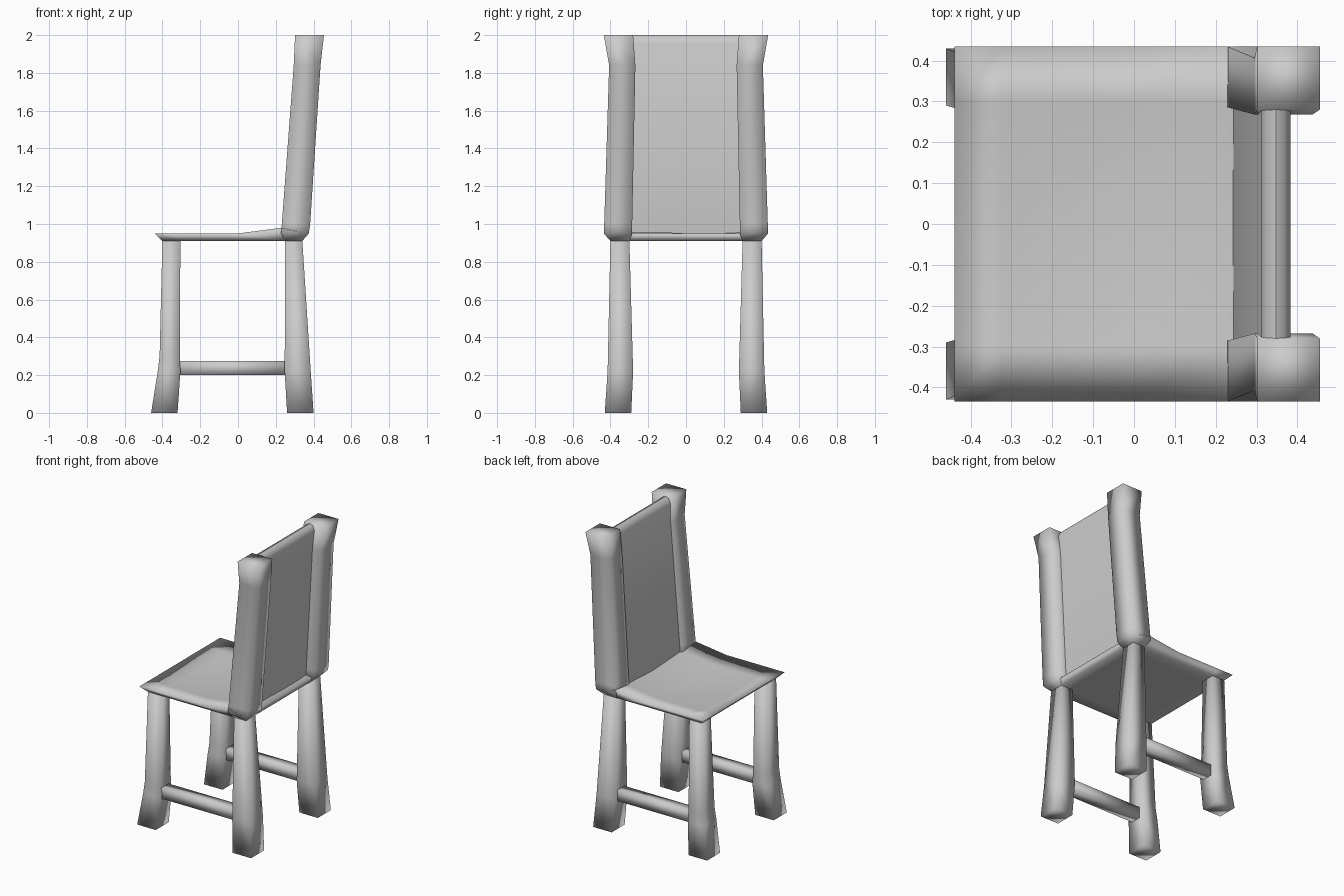
import bpy
import bmesh

cube = bpy.data.objects.get("Cube")
if cube:
    bpy.data.objects.remove(cube)

grey = bpy.data.materials.new("plain_grey")
grey.use_nodes = True
COLOUR = (0.6, 0.6, 0.6, 1)
grey.diffuse_color = COLOUR
grey.node_tree.nodes["Principled BSDF"].inputs["Base Color"].default_value = COLOUR


def finish(name, bm):
    bmesh.ops.recalc_face_normals(bm, faces=bm.faces)
    mesh = bpy.data.meshes.new(name)
    bm.to_mesh(mesh)
    bm.free()
    mesh.materials.append(grey)
    mesh.shade_smooth()
    obj = bpy.data.objects.new(name, mesh)
    bpy.context.collection.objects.link(obj)
    return obj


def loft(name, rings):
    """Skin a stack of closed rings and cap both ends."""
    bm = bmesh.new()
    loops = [[bm.verts.new(p) for p in ring] for ring in rings]
    n = len(loops[0])
    for a, b in zip(loops, loops[1:]):
        for i in range(n):
            j = (i + 1) % n
            bm.faces.new((a[i], a[j], b[j], b[i]))
    bm.faces.new(loops[0])
    bm.faces.new(loops[-1])
    return finish(name, bm)


def post(name, sections, side):
    """Square post from sections of z, x range and y range."""
    loft(name, [[(x0, side * y0, z), (x1, side * y0, z),
                 (x1, side * y1, z), (x0, side * y1, z)]
                for z, x0, x1, y0, y1 in sections])


# Legs, back posts and side stretchers
FRONT_LEG = [(0, -.46, -.32, .29, .43), (.22, -.425, -.305, .28, .415),
             (.3, -.415, -.308, .285, .412), (.92, -.4, -.305, .305, .4)]
BACK_LEG = [(0, .26, .4, .29, .43), (.22, .247, .385, .28, .415),
            (.92, .25, .34, .3, .4)]
BACK_POST = [(.91, .25, .34, .3, .4), (.95, .228, .375, .285, .435),
             (1.0, .232, .382, .285, .433), (1.84, .295, .437, .268, .407),
             (2, .302, .455, .28, .435)]
for label, side in (("left", 1), ("right", -1)):
    post("front_leg_" + label, FRONT_LEG, side)
    post("back_leg_" + label, BACK_LEG, side)
    post("back_post_" + label, BACK_POST, side)
    loft("stretcher_" + label,
         [[(x, side * y, z) for y, z in
           ((.31, .2), (.385, .2), (.385, .275), (.31, .275))]
          for x in (-.34, .3)])

# Backrest panel, leaning with the posts and rounded along its top
PANEL = [(.242, .94), (.312, 1.96), (.325, 1.99), (.348, 2), (.37, 1.99),
         (.383, 1.96), (.312, .94)]
panel = loft("back_panel", [[(x, y, z) for x, z in PANEL] for y in (-.3, .3)])
panel.data.shade_smooth()
with bpy.context.temp_override(object=panel, active_object=panel,
                               selected_objects=[panel],
                               selected_editable_objects=[panel]):
    bpy.ops.object.shade_smooth_by_angle(angle=0.8)

# Seat: dished top, raised at the rear, with an inset underside
TOP_X, TOP_Y = (-.44, -.32, 0, .23, .36), (-.435, -.3, 0, .3, .435)
LOW_X, LOW_Y = (-.4, -.31, 0, .25, .34), (-.4, -.31, 0, .31, .4)


def top_z(i, j):
    inside = 0 < i < 4 and 0 < j < 4
    rise = .03 if i >= 3 else 0
    return .95 + rise - ((.03 if j == 2 else .015) if inside else 0)


bm = bmesh.new()
top = [[bm.verts.new((x, y, top_z(i, j) if i < 4 else .95))
        for j, y in enumerate(TOP_Y)] for i, x in enumerate(TOP_X)]
low = [[bm.verts.new((x, y, .915 if i == 2 and j == 2 else .91))
        for j, y in enumerate(LOW_Y)] for i, x in enumerate(LOW_X)]
for g in (top, low):
    for i in range(4):
        for j in range(4):
            bm.faces.new((g[i][j], g[i + 1][j], g[i + 1][j + 1], g[i][j + 1]))
for k in range(4):
    for e in (0, 4):
        bm.faces.new((top[e][k], top[e][k + 1], low[e][k + 1], low[e][k]))
        bm.faces.new((top[k][e], top[k + 1][e], low[k + 1][e], low[k][e]))
finish("seat", bm)
